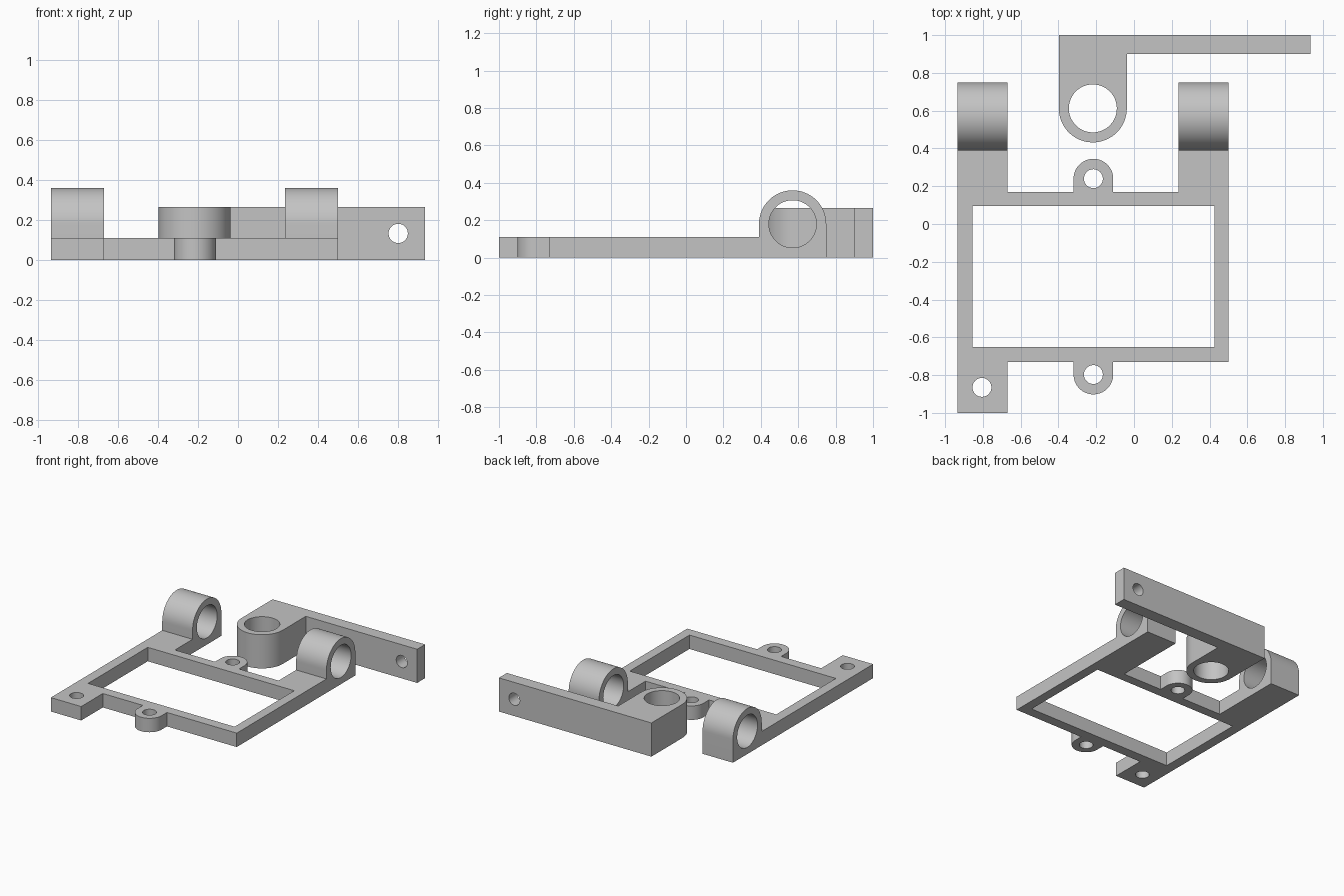
import bpy
import bmesh
from math import cos, sin, radians
from mathutils import Matrix

if "Cube" in bpy.data.objects:
    bpy.data.objects.remove(bpy.data.objects["Cube"])

grey = bpy.data.materials.new("plain grey")
grey.use_nodes = True
grey.diffuse_color = (0.55, 0.55, 0.55, 1)
grey.node_tree.nodes["Principled BSDF"].inputs["Base Color"].default_value = grey.diffuse_color

# Profile planes: the profile's own (u, v, depth) axes mapped to the world
ALONG_Z = Matrix.Identity(4)
ALONG_X = Matrix(((0, 0, 1, 0), (1, 0, 0, 0), (0, 1, 0, 0), (0, 0, 0, 1)))
ALONG_Y = Matrix(((0, 1, 0, 0), (0, 0, 1, 0), (1, 0, 0, 0), (0, 0, 0, 1)))


def arc(u, v, r, start, end, steps=32):
    angles = [radians(start + (end - start) * i / steps) for i in range(steps + 1)]
    return [(u + r * cos(a), v + r * sin(a)) for a in angles]


def circle(u, v, r):
    return arc(u, v, r, 0, 360, 64)[:-1]


def rectangle(u0, v0, u1, v1):
    return [(u0, v0), (u1, v0), (u1, v1), (u0, v1)]


def extrude(name, loops, start, end, plane=ALONG_Z):
    """Solid from an outline and its holes, swept between two depths."""
    bm = bmesh.new()
    edges = []
    for loop in loops:
        verts = [bm.verts.new((u, v, start)) for u, v in loop]
        edges += [bm.edges.new((verts[i - 1], verts[i])) for i in range(len(verts))]
    bmesh.ops.triangle_fill(bm, edges=edges, use_beauty=True, normal=(0, 0, 1))
    swept = bmesh.ops.extrude_face_region(bm, geom=bm.faces[:])["geom"]
    top = [g for g in swept if isinstance(g, bmesh.types.BMVert)]
    bmesh.ops.translate(bm, verts=top, vec=(0, 0, end - start))
    bmesh.ops.transform(bm, matrix=plane, verts=bm.verts)
    bmesh.ops.recalc_face_normals(bm, faces=bm.faces)
    mesh = bpy.data.meshes.new(name)
    bm.to_mesh(mesh)
    bm.free()
    mesh.materials.append(grey)
    obj = bpy.data.objects.new(name, mesh)
    bpy.context.collection.objects.link(obj)
    return obj


def combine(obj, other, operation):
    bpy.context.view_layer.objects.active = obj
    mod = obj.modifiers.new(operation.lower(), "BOOLEAN")
    mod.operation, mod.solver, mod.object = operation, "EXACT", other
    bpy.ops.object.modifier_apply(modifier=mod.name)
    bpy.data.objects.remove(other)


# Flat frame: corner tab, two screw lugs and two arms towards the hinges
LEFT, RIGHT, FRONT, BACK, HINGE = -0.935, 0.5, -0.73, 0.17, 0.39
TAB, ARM, LUG, LUG_R = -0.67, 0.235, -0.215, 0.105
LUG_FRONT, LUG_BACK = -0.797, 0.24
outline = [(LEFT, -1), (TAB, -1), (TAB, FRONT), (LUG - LUG_R, FRONT)]
outline += arc(LUG, LUG_FRONT, LUG_R, 180, 360)
outline += [(LUG + LUG_R, FRONT), (RIGHT, FRONT), (RIGHT, HINGE),
            (ARM, HINGE), (ARM, BACK), (LUG + LUG_R, BACK)]
outline += arc(LUG, LUG_BACK, LUG_R, 0, 180)
outline += [(LUG - LUG_R, BACK), (TAB, BACK), (TAB, HINGE), (LEFT, HINGE)]
frame = extrude("hinged_frame", [
    outline,
    rectangle(-0.855, -0.65, 0.425, 0.095),
    circle(LUG, LUG_FRONT, 0.05),
    circle(LUG, LUG_BACK, 0.05),
    circle(-0.805, -0.865, 0.05)], 0, 0.11)

# Hinge barrels: square foot, round top, bored through
R, BORE = 0.18, 0.127
barrel = [(HINGE, 0), (HINGE + 2 * R, 0)] + arc(HINGE + R, R, R, 0, 180)
for x0, x1 in ((LEFT, TAB), (ARM, RIGHT)):
    knuckle = extrude("hinge_barrel", [barrel, circle(HINGE + R, R, BORE)], x0, x1, ALONG_X)
    combine(frame, knuckle, "UNION")

# Separate lever: long bar with a round bored boss at one end
BOSS, BOSS_Y = -0.218, 0.612
lever_outline = [(0.935, 0.9), (0.935, 1), (BOSS - R, 1)]
lever_outline += arc(BOSS, BOSS_Y, R, 180, 360) + [(BOSS + R, 0.9)]
lever = extrude("lever_arm", [lever_outline, circle(BOSS, BOSS_Y, BORE)], 0, 0.266)
cutter = extrude("pin_hole_cutter", [circle(0.133, 0.8, 0.048)], 0.8, 1.1, ALONG_Y)
cutter.hide_render = True
combine(lever, cutter, "DIFFERENCE")

# Smooth the round surfaces, keep corners crisp
bpy.ops.object.select_all(action="DESELECT")
for obj in (frame, lever):
    obj.select_set(True)
bpy.context.view_layer.objects.active = frame
bpy.ops.object.shade_smooth_by_angle(angle=radians(30))
